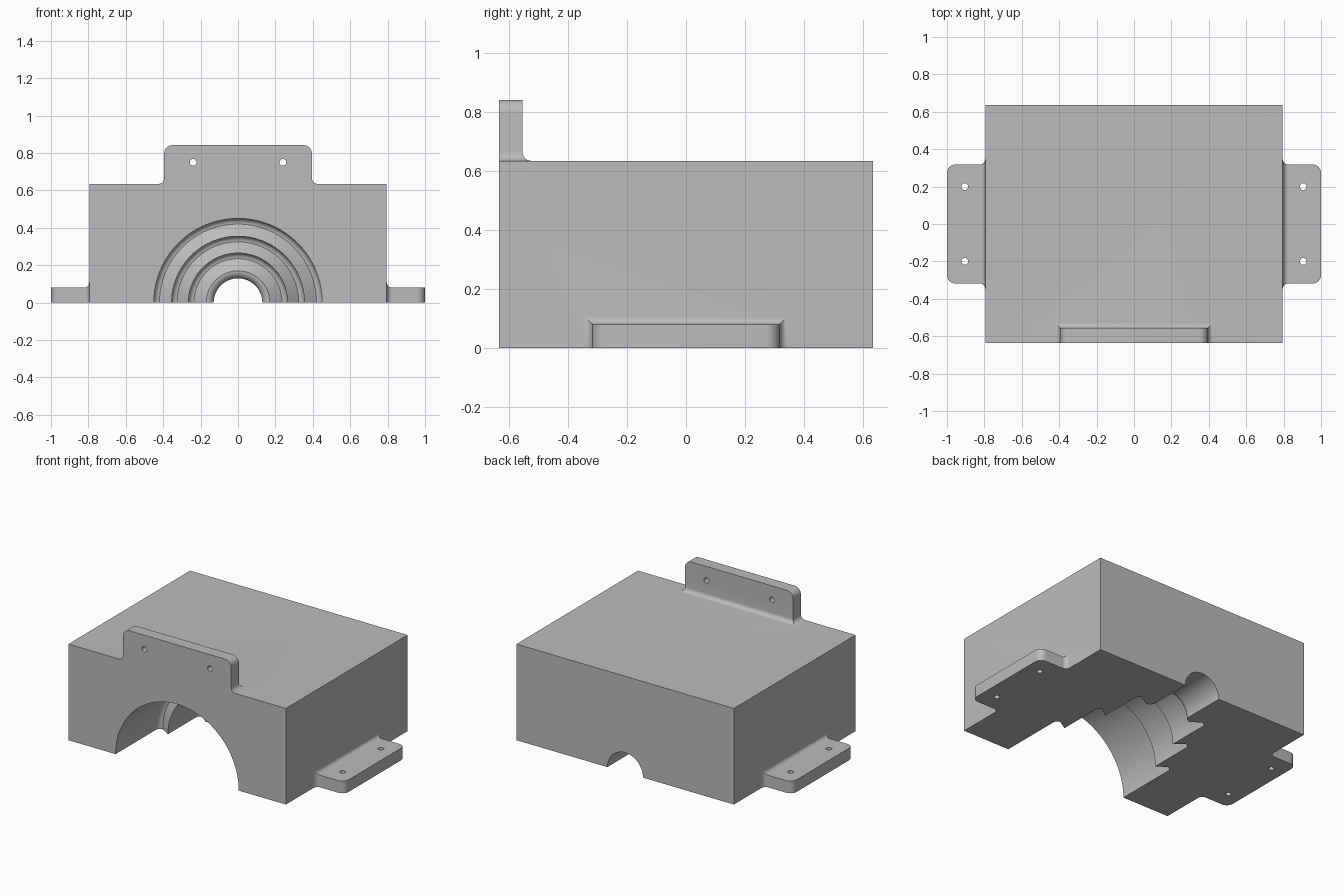
import bpy, bmesh, math
from mathutils import Matrix, Vector

if "Cube" in bpy.data.objects:
    bpy.data.objects.remove(bpy.data.objects["Cube"])

grey = bpy.data.materials.new("plain_grey")
grey.diffuse_color = (0.5, 0.5, 0.5, 1)
grey.use_nodes = True
grey.node_tree.nodes["Principled BSDF"].inputs["Base Color"].default_value = grey.diffuse_color

BX, BY, BZ = 0.795, 0.635, 0.635   # block half width, half depth, height


def finish(bm, name):
    bmesh.ops.recalc_face_normals(bm, faces=bm.faces)
    me = bpy.data.meshes.new(name)
    bm.to_mesh(me)
    bm.free()
    ob = bpy.data.objects.new(name, me)
    bpy.context.collection.objects.link(ob)
    me.materials.append(grey)
    return ob


def loft(rings, name):
    """Skin a list of equal closed rings and cap both ends."""
    bm = bmesh.new()
    rows = [[bm.verts.new(p) for p in r] for r in rings]
    n = len(rows[0])
    for a, b in zip(rows, rows[1:]):
        for i in range(n):
            j = (i + 1) % n
            bm.faces.new((a[i], a[j], b[j], b[i]))
    bm.faces.new(rows[0])
    bm.faces.new(rows[-1])
    return finish(bm, name)


def tab(name, half, thick, length, corner, cove, place):
    """Lug growing along u: coved root, straight plate, rounded outer corners."""
    steps = [math.pi / 2 * i / 8 for i in range(9)]
    secs = [(-0.05, half + cove, thick + cove)]
    secs += [(cove * (1 - math.cos(a)), half + cove * (1 - math.sin(a)),
              thick + cove * (1 - math.sin(a))) for a in steps]
    secs += [(length - corner + corner * math.sin(a),
              half - corner + corner * math.cos(a), thick) for a in steps]
    return loft([[place(u, -w, 0), place(u, w, 0), place(u, w, h), place(u, -w, h)]
                 for u, w, h in secs], name)


def drill(name, loc, axis):
    """Small round hole cutter."""
    bm = bmesh.new()
    rot = Vector((0, 0, 1)).rotation_difference(Vector(axis)).to_matrix().to_4x4()
    bmesh.ops.create_cone(bm, cap_ends=True, segments=32, radius1=0.018, radius2=0.018,
                          depth=0.3, matrix=Matrix.Translation(loc) @ rot)
    return finish(bm, name)


def combine(body, other, op):
    m = body.modifiers.new(op, 'BOOLEAN')
    m.operation, m.object, m.solver = op, other, 'EXACT'
    bpy.context.view_layer.objects.active = body
    bpy.ops.object.modifier_apply(modifier=m.name)
    bpy.data.objects.remove(other, do_unlink=True)


# Main block
bm = bmesh.new()
bmesh.ops.create_cube(bm, size=1, matrix=Matrix.Translation((0, 0, BZ / 2))
                      @ Matrix.Diagonal((2 * BX, 2 * BY, BZ, 1)))
body = finish(bm, "bearing_housing")

# Side lugs and the upright front lug
for s in (1, -1):
    combine(body, tab("side_lug", 0.318, 0.08, 0.205, 0.045, 0.03,
                      lambda u, w, h: (s * (BX + u), w, h)), 'UNION')
combine(body, tab("top_lug", 0.395, 0.08, 0.207, 0.045, 0.03,
                  lambda u, w, h: (w, -BY + h, BZ + u)), 'UNION')

# Stepped half bore: (radius, depth from the front) with rounded step roots
profile = [(0.45, -0.1)]
for r, root, tip, lip in ((0.45, 0.45, 0.41, 0.355), (0.355, 0.73, 0.68, 0.265),
                          (0.265, 0.99, 0.95, 0.17)):
    f = 0.03
    for i in range(7):
        a = math.pi / 2 * i / 6
        profile.append((r - f + f * math.cos(a), root - f + f * math.sin(a)))
    profile.append((lip, tip))
# Rounded lip into the narrow shaft hole
for i in range(1, 7):
    a = math.pi / 2 * i / 6
    profile.append((0.17 - 0.04 * math.sin(a), 0.99 - 0.04 * math.cos(a)))
profile.append((0.13, 1.4))
SEG = 128
combine(body, loft([[(r * math.cos(2 * math.pi * k / SEG), t - BY,
                      r * math.sin(2 * math.pi * k / SEG)) for k in range(SEG)]
                    for r, t in profile], "bore_cutter"), 'DIFFERENCE')

# Screw holes in the lugs
for s in (1, -1):
    for y in (-0.2, 0.2):
        combine(body, drill("hole_cutter", (s * 0.905, y, 0.04), (0, 0, 1)), 'DIFFERENCE')
    combine(body, drill("hole_cutter", (s * 0.24, -0.595, 0.75), (0, 1, 0)), 'DIFFERENCE')

# Smooth the curved parts, keep real edges sharp
bpy.ops.object.select_all(action='DESELECT')
body.select_set(True)
bpy.context.view_layer.objects.active = body
bpy.ops.object.shade_smooth_by_angle(angle=math.radians(30))
